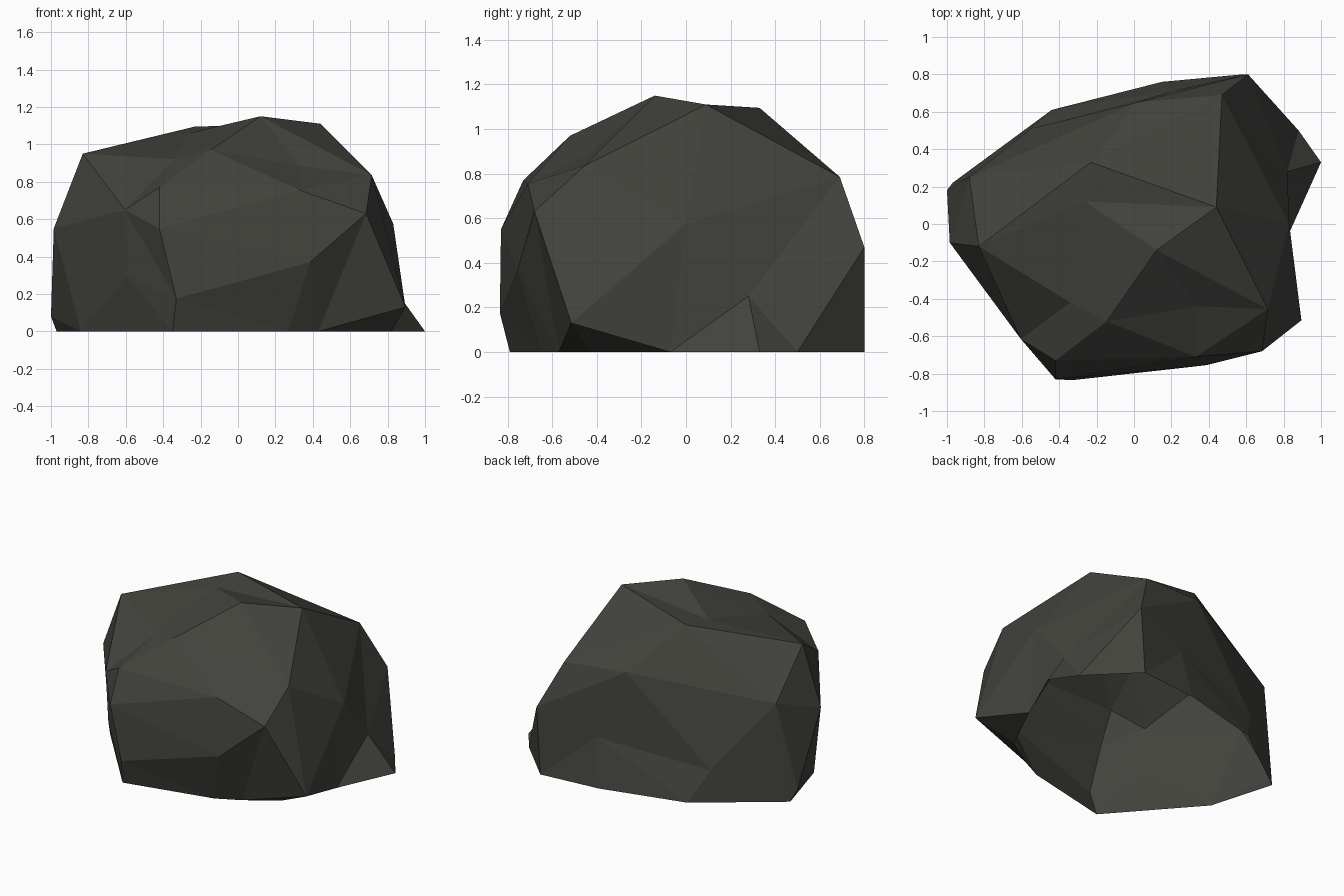
import bpy, bmesh
from mathutils import Vector

if "Cube" in bpy.data.objects:
    bpy.data.objects.remove(bpy.data.objects["Cube"])

# Corner points of the rock (x, y, z)
CORNERS = [
    # ground rim
    (1, .33, 0), (.15, .76, 0), (-.44, .61, 0), (-.97, .22, 0), (-.84, -.23, 0), (-.35, -.79, 0),
    # sides
    (.62, .84, .03), (-1, .18, .08), (.895, -.515, .13), (-.33, -.835, .175), (.385, -.755, .37),
    (.61, .8, .47), (-.985, -.1, .55), (-.42, -.83, .55), (.685, -.68, .63), (-.88, .25, .68),
    # shoulders and crown
    (-.42, -.73, .77), (.33, -.71, .755), (.47, .69, .785), (.016, .65, .815), (.715, -.455, .835),
    (-.83, -.12, .95), (-.145, -.52, .97), (-.23, .33, 1.095), (.44, .09, 1.11), (.12, -.14, 1.15),
]
# Dents: pushed outward while the shell is wrapped, then moved back in
DENTS = [
    # crown and sides
    ((-.26, .12, 1.06), .14), ((-.34, -.42, .92), .12), ((.335, -.44, .885), .1),
    ((-.605, -.615, .65), .12), ((-.595, -.6, .295), .08), ((.83, 0, .575), .02),
    ((.82, .28, .25), .15), ((.2, .71, .33), .06), ((-.55, .51, .22), .08),
    # undercut rim
    ((.82, -.07, 0), .2), ((.64, -.43, 0), .25), ((.43, -.57, 0), .2), ((.27, -.65, 0), .13),
    ((.88, .5, 0), .08), ((.58, .8, 0), .06),
]

bm = bmesh.new()
centre = Vector((0, 0, .3))
home = {}
for co, push in [(c, 0) for c in CORNERS] + DENTS:
    p = Vector(co)
    q = p + (p - centre) * push
    if p.z == 0:
        q.z = 0
    home[bm.verts.new(q)] = p

# Wrap the shell, restore the dents, open the underside
bmesh.ops.convex_hull(bm, input=list(bm.verts))
bmesh.ops.recalc_face_normals(bm, faces=list(bm.faces))
for v, p in home.items():
    v.co = p
under = [f for f in bm.faces if all(v.co.z < .001 for v in f.verts)]
bmesh.ops.delete(bm, geom=under, context='FACES')
loose = [v for v in bm.verts if not v.link_faces]
bmesh.ops.delete(bm, geom=loose, context='VERTS')

mesh = bpy.data.meshes.new("rock")
bm.to_mesh(mesh)
bm.free()
rock = bpy.data.objects.new("rock", mesh)
bpy.context.collection.objects.link(rock)

stone = bpy.data.materials.new("dark stone")
stone.diffuse_color = (.055, .055, .047, 1)
stone.use_nodes = True
stone.node_tree.nodes["Principled BSDF"].inputs["Base Color"].default_value = stone.diffuse_color
mesh.materials.append(stone)
